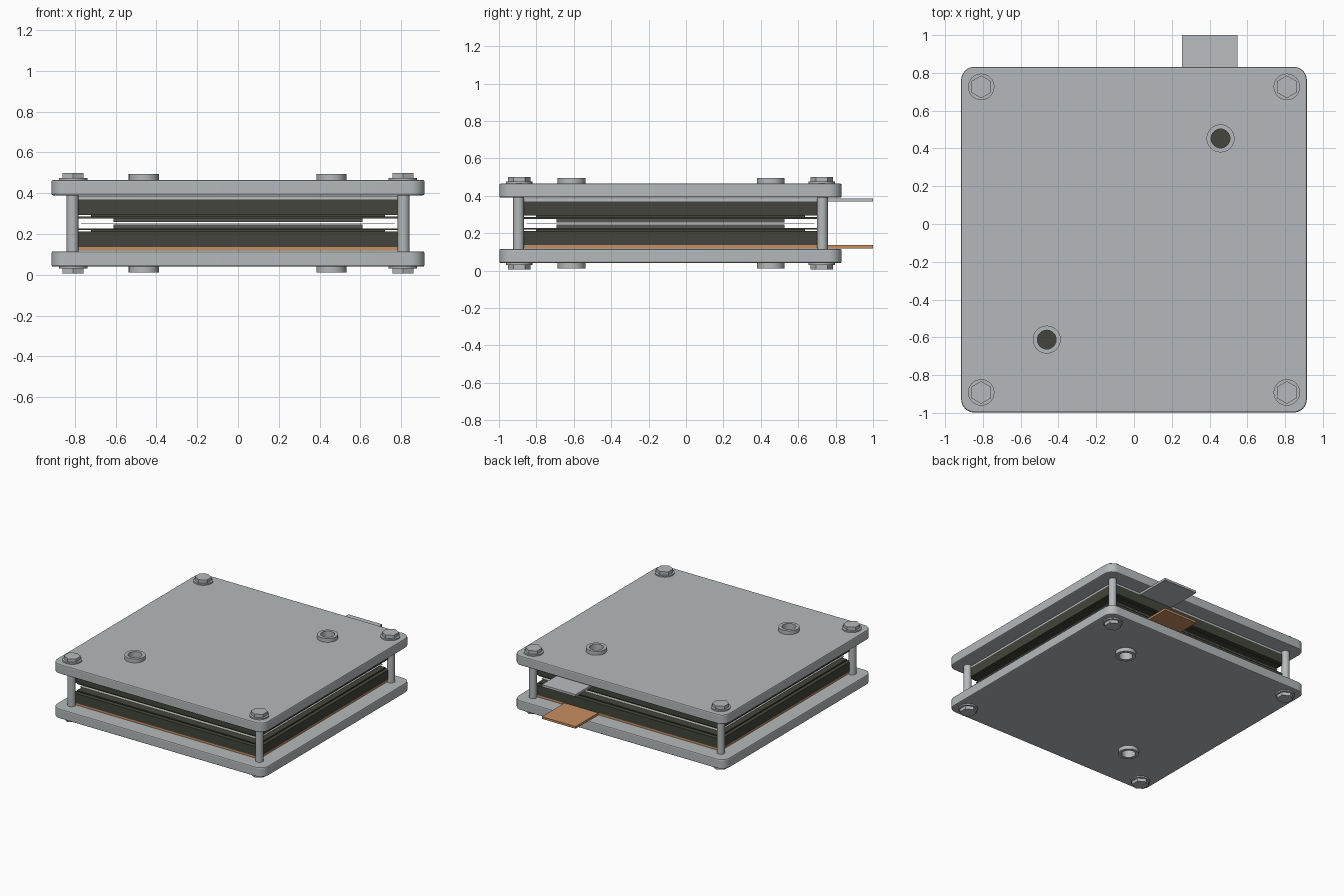
import bpy, bmesh, math

if "Cube" in bpy.data.objects:
    bpy.data.objects.remove(bpy.data.objects["Cube"], do_unlink=True)

CY = -0.083            # stack centre in y
MID = 0.2525           # mirror plane in z
PORTS = [(0.458, 0.453), (-0.462, -0.612)]
SIGNS = [(sx, sy) for sx in (-1, 1) for sy in (-1, 1)]
BOLTS = [(sx * 0.809, CY + sy * 0.809) for sx, sy in SIGNS]
RODS = [(sx * 0.812, CY + sy * 0.812) for sx, sy in SIGNS]


def material(name, rgb):
    m = bpy.data.materials.new(name)
    m.use_nodes = True
    m.diffuse_color = (*rgb, 1)
    bsdf = next(n for n in m.node_tree.nodes if n.type == 'BSDF_PRINCIPLED')
    bsdf.inputs["Base Color"].default_value = (*rgb, 1)
    return m


ALUMINIUM = material("aluminium", (0.46, 0.485, 0.495))
SILVER = material("silver", (0.49, 0.51, 0.53))
COPPER = material("copper", (0.58, 0.27, 0.12))
GRAPHITE = material("graphite", (0.055, 0.06, 0.045))
CARBON = material("carbon paper", (0.09, 0.09, 0.08))
MEMBRANE = material("membrane", (0.50, 0.50, 0.45))


def finish(name, bm, mat, smooth=False):
    bmesh.ops.recalc_face_normals(bm, faces=bm.faces)
    mesh = bpy.data.meshes.new(name)
    bm.to_mesh(mesh)
    bm.free()
    mesh.materials.append(mat)
    ob = bpy.data.objects.new(name, mesh)
    bpy.context.collection.objects.link(ob)
    if smooth:
        bpy.ops.object.select_all(action='DESELECT')
        ob.select_set(True)
        bpy.context.view_layer.objects.active = ob
        bpy.ops.object.shade_smooth_by_angle(angle=math.radians(20))
    return ob


def prism(outline, z0, z1):
    """Extrude a flat outline from z0 to z1."""
    bm = bmesh.new()
    face = bm.faces.new([bm.verts.new((x, y, z0)) for x, y in outline])
    ext = bmesh.ops.extrude_face_region(bm, geom=[face])
    verts = [g for g in ext["geom"] if isinstance(g, bmesh.types.BMVert)]
    bmesh.ops.translate(bm, vec=(0, 0, z1 - z0), verts=verts)
    return bm


def ring_points(r, n, cx=0, cy=0, turn=0):
    return [(cx + r * math.cos(turn + 2 * math.pi * i / n),
             cy + r * math.sin(turn + 2 * math.pi * i / n)) for i in range(n)]


def square(half):
    return [(sx * half, CY + sy * half) for sx, sy in ((-1, -1), (1, -1), (1, 1), (-1, 1))]


def rounded_square(half, r, steps=8):
    pts = []
    for k, (sx, sy) in enumerate(((1, 1), (-1, 1), (-1, -1), (1, -1))):
        for i in range(steps + 1):
            a = math.pi / 2 * (k + i / steps)
            pts.append((sx * (half - r) + r * math.cos(a),
                        CY + sy * (half - r) + r * math.sin(a)))
    return pts


def span(z0, z1, top):
    """Heights given for the upper half, mirrored for the lower half."""
    return (z0, z1) if top else (2 * MID - z1, 2 * MID - z0)


def drill(ob, z0, z1):
    """Cut the port holes through an object and drop the cutters."""
    for x, y in PORTS:
        cutter = finish("hole_cutter", prism(ring_points(0.05, 32, x, y), z0, z1), ALUMINIUM)
        cutter.hide_render = True
        mod = ob.modifiers.new("hole", 'BOOLEAN')
        mod.operation = 'DIFFERENCE'
        mod.solver = 'EXACT'
        mod.object = cutter
        bpy.context.view_layer.objects.active = ob
        bpy.ops.object.modifier_apply(modifier=mod.name)
        bpy.data.objects.remove(cutter, do_unlink=True)


def lathe(profile, x, y, n=32):
    """Revolve a closed (radius, z) profile around a vertical axis."""
    bm = bmesh.new()
    rings = [[bm.verts.new((px, py, z)) for px, py in ring_points(r, n, x, y)] for r, z in profile]
    for a, b in zip(rings, rings[1:] + rings[:1]):
        for i in range(n):
            j = (i + 1) % n
            bm.faces.new((a[i], a[j], b[j], b[i]))
    return bm


for top in (True, False):
    side = "upper" if top else "lower"

    # End plate with softened rims and port holes
    z0, z1 = span(0.39, 0.465, top)
    bm = prism(rounded_square(0.915, 0.07), z0, z1)
    rims = [e for e in bm.edges if abs(e.verts[0].co.z - e.verts[1].co.z) < 1e-5]
    bmesh.ops.bevel(bm, geom=rims, offset=0.008, segments=2, profile=0.5, affect='EDGES')
    plate = finish(side + "_end_plate", bm, ALUMINIUM, True)
    drill(plate, z0 - 0.002, z1 + 0.002)

    # Current collector sheet with its terminal tab
    z0, z1 = span(0.369, 0.386, top)
    corners = square(0.8)
    back = corners[2][1]
    tab = [(0.547, back), (0.547, 1.0), (0.255, 1.0), (0.255, back)]
    collector = finish(side + "_current_collector",
                       prism(corners[:3] + tab + corners[3:], z0, z1),
                       SILVER if top else COPPER)
    drill(collector, z0 - 0.0005, z1 + 0.002)

    # Flow plate, its raised field, the gasket sheet and the carbon paper
    for name, half, lo, hi, mat in (("flow_plate", 0.805, 0.294, 0.368, GRAPHITE),
                                    ("flow_field", 0.72, 0.283, 0.294, GRAPHITE),
                                    ("gasket_sheet", 0.785, 0.277, 0.286, GRAPHITE),
                                    ("diffusion_layer", 0.61, 0.258, 0.277, CARBON)):
        finish(f"{side}_{name}", prism(square(half), *span(lo, hi, top)), mat)

    # Port collars
    for i, (x, y) in enumerate(PORTS):
        rim = [(r, z) for r, z in ((0.05, 0.46), (0.074, 0.46), (0.074, 0.495), (0.05, 0.495))]
        prof = rim if top else [(r, 2 * MID - z) for r, z in rim]
        finish(f"{side}_port_collar_{i + 1}", lathe(prof, x, y), ALUMINIUM, True)

    # Washers and hex heads
    for i, (x, y) in enumerate(BOLTS):
        finish(f"{side}_washer_{i + 1}",
               prism(ring_points(0.07, 32, x, y), *span(0.463, 0.475, top)), ALUMINIUM, True)
        bm = prism(ring_points(0.06, 6, x, y, math.pi / 6), *span(0.475, 0.5, top))
        finish(f"{side}_bolt_head_{i + 1}", bm, ALUMINIUM)

# Membrane between the two halves
finish("membrane", prism(square(0.77), MID - 0.002, MID + 0.002), MEMBRANE)

# Tie rods
for i, (x, y) in enumerate(RODS):
    finish(f"tie_rod_{i + 1}", prism(ring_points(0.029, 24, x, y), 0.1, 0.405), ALUMINIUM, True)
